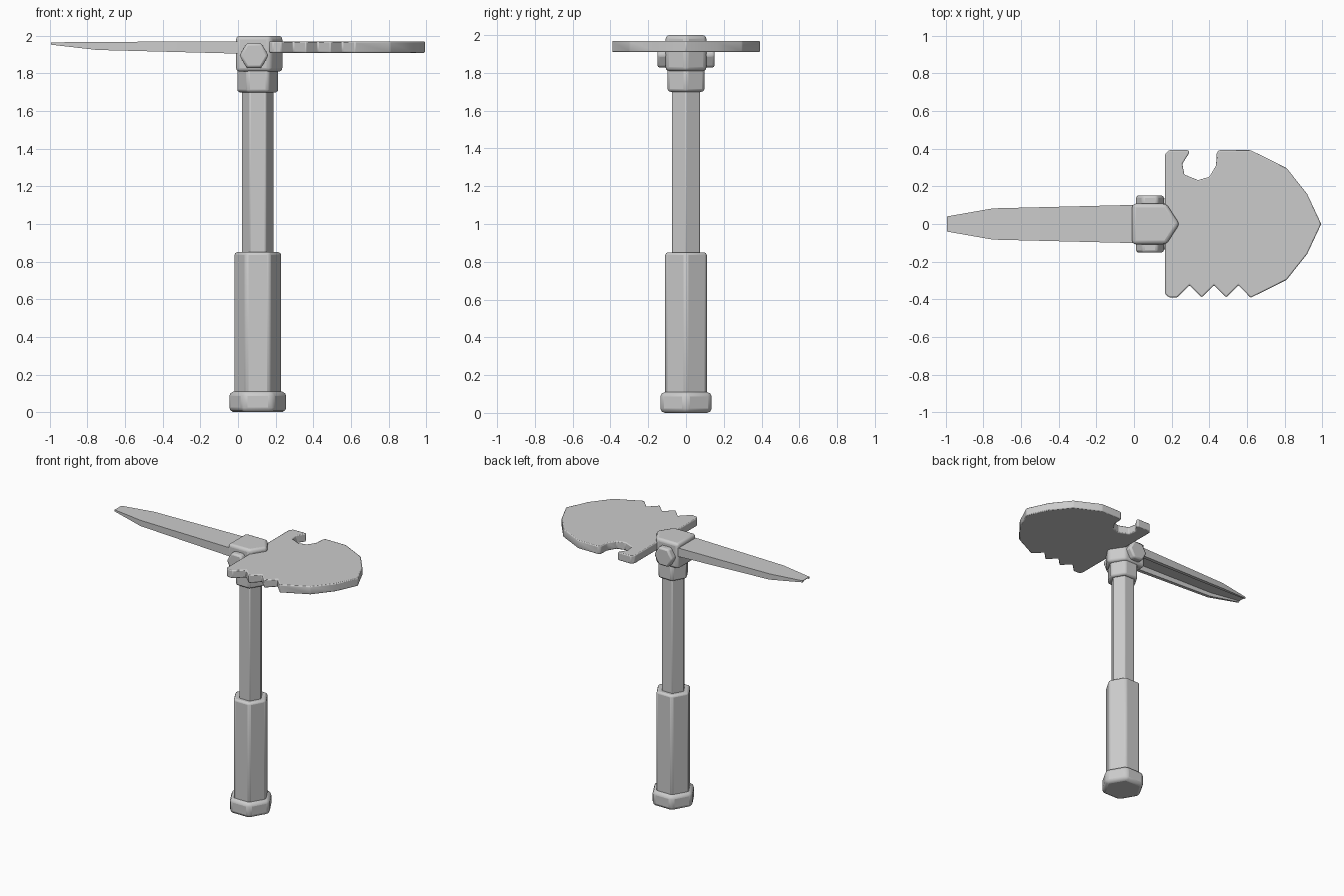
import bpy, bmesh, math
from mathutils import Matrix, Vector

cube = bpy.data.objects.get("Cube")
if cube:
    bpy.data.objects.remove(cube, do_unlink=True)

# One plain metal colour
metal = bpy.data.materials.new("grey_metal")
metal.use_nodes = True
grey = (0.6, 0.6, 0.6, 1)
metal.diffuse_color = grey
metal.node_tree.nodes["Principled BSDF"].inputs["Base Color"].default_value = grey

AXIS_X = 0.105   # centre line of the handle


def finish(name, bm, bevel=0.0, segments=2):
    bmesh.ops.recalc_face_normals(bm, faces=bm.faces)
    mesh = bpy.data.meshes.new(name)
    bm.to_mesh(mesh)
    bm.free()
    mesh.materials.append(metal)
    obj = bpy.data.objects.new(name, mesh)
    bpy.context.collection.objects.link(obj)
    if bevel:
        mod = obj.modifiers.new("Bevel", "BEVEL")
        mod.width = bevel
        mod.segments = segments
        mod.limit_method = "ANGLE"
        mod.angle_limit = math.radians(25)
    bpy.ops.object.select_all(action="DESELECT")
    obj.select_set(True)
    bpy.context.view_layer.objects.active = obj
    bpy.ops.object.shade_smooth_by_angle(angle=math.radians(35))
    return obj


def prism(name, outline, z0, z1, bevel, matrix=None, segments=2):
    """Extrude a flat outline from z0 to z1."""
    bm = bmesh.new()
    face = bm.faces.new([bm.verts.new((x, y, z0)) for x, y in outline])
    ext = bmesh.ops.extrude_face_region(bm, geom=[face])
    top = [v for v in ext["geom"] if isinstance(v, bmesh.types.BMVert)]
    bmesh.ops.translate(bm, verts=top, vec=(0, 0, z1 - z0))
    if matrix:
        bm.transform(matrix)
    return finish(name, bm, bevel, segments)


def hexagon(radius, cx=0.0):
    return [(cx + radius * math.cos(math.tau * i / 6),
             radius * math.sin(math.tau * i / 6)) for i in range(6)]


# Hexagonal handle, from the pommel up to the collar
for name, radius, z0, z1, bevel in (
        ("pommel", 0.157, 0.0, 0.11, 0.024),
        ("grip", 0.127, 0.09, 0.85, 0.014),
        ("shaft", 0.086, 0.8, 1.75, 0.006),
        ("collar", 0.112, 1.7, 1.83, 0.014)):
    prism(name, hexagon(radius, AXIS_X), z0, z1, bevel)

# Head block: square at the back, pointed towards the blade
prism("head_block", [(-0.01, -0.108), (0.172, -0.108), (0.242, 0),
                     (0.172, 0.108), (-0.01, 0.108)], 1.81, 2.0, 0.02, segments=3)

# Hexagonal bolt heads on both sides
for name, side in (("front_bolt", 1), ("back_bolt", -1)):
    turn = (Matrix.Translation(Vector((0.085, 0, 1.895)))
            @ Matrix.Rotation(side * math.pi / 2, 4, "X"))
    prism(name, hexagon(0.077), 0.08, 0.152, 0.013, turn)

# Shovel blade: bottle-opener notch, rounded tip and saw teeth
notch = [(0.165, 0.37), (0.185, 0.392), (0.29, 0.392), (0.295, 0.38), (0.257, 0.32),
         (0.267, 0.263), (0.34, 0.233), (0.4, 0.25), (0.436, 0.31), (0.44, 0.38),
         (0.452, 0.392)]
half_tip = [(0.62, 0.392), (0.81, 0.298), (0.92, 0.16)]
tip = half_tip + [(0.995, 0)] + [(x, -y) for x, y in reversed(half_tip)]
teeth = [(0.62 - 0.065 * i, -0.325 if i % 2 else -0.39) for i in range(1, 7)]
heel = [(0.185, -0.39), (0.165, -0.37)]
prism("shovel_blade", notch + tip + teeth + heel, 1.91, 1.97, 0.009)

# Pick: tapering channel, open underneath
bm = bmesh.new()
rings = []
for x, half, low, high in ((0.02, 0.102, 1.905, 1.97),
                           (-0.75, 0.083, 1.925, 1.968),
                           (-0.995, 0.04, 1.953, 1.965)):
    inner, roof = half * 0.72, low + (high - low) * 0.6
    right = [(half, high), (half, low), (inner, low), (inner * 0.9, roof)]
    section = right + [(-y, z) for y, z in reversed(right)]
    rings.append([bm.verts.new((x, y, z)) for y, z in section])
for a, b in zip(rings, rings[1:]):
    for i in range(len(a)):
        j = (i + 1) % len(a)
        bm.faces.new((a[i], a[j], b[j], b[i]))
bm.faces.new(rings[0])
bm.faces.new(rings[-1])
finish("pick", bm)
